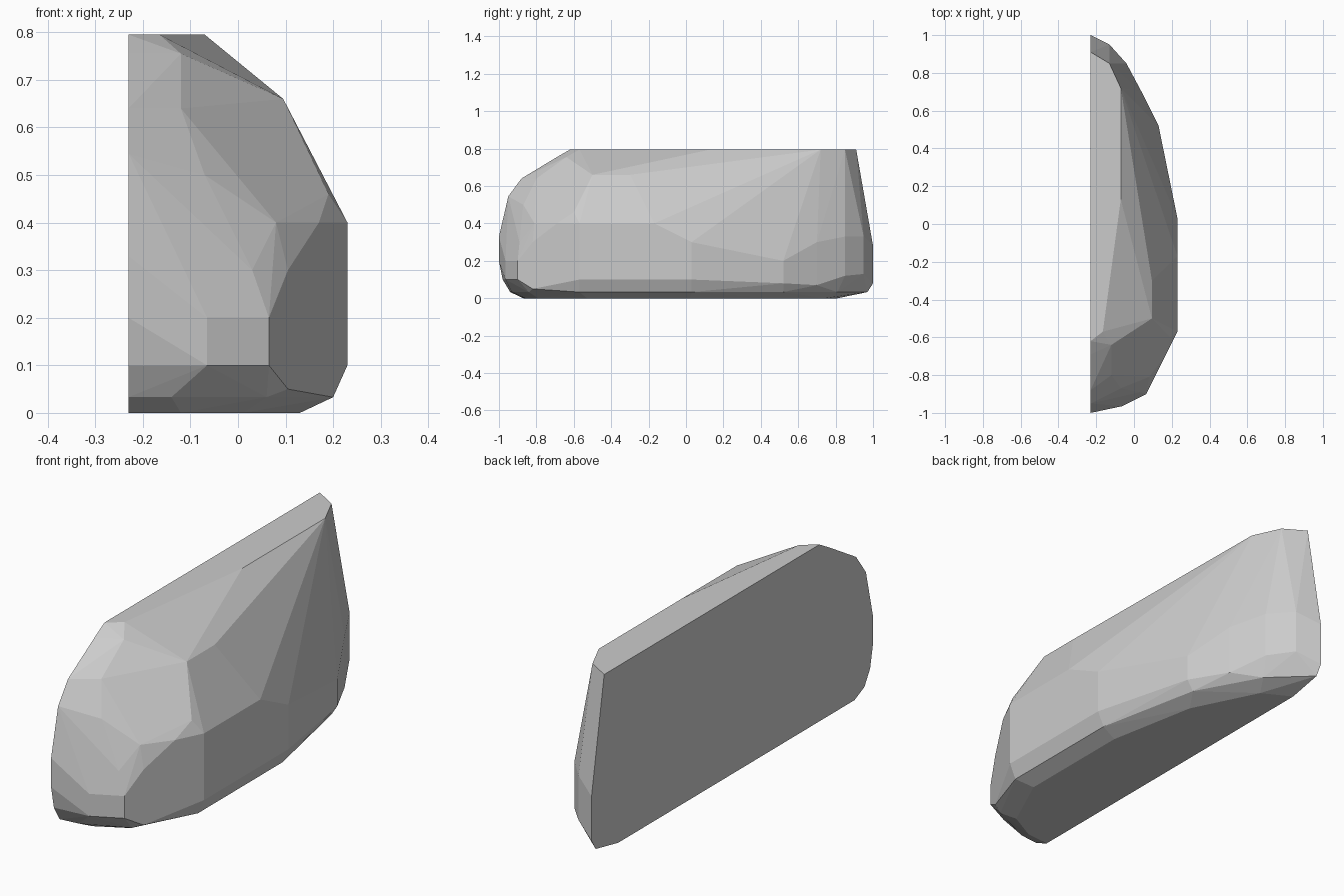
import bpy, bmesh, math

if "Cube" in bpy.data.objects:
    bpy.data.objects.remove(bpy.data.objects["Cube"])

# Faceted half boulder: a convex hull wrapped round a few contours, cut flat at x = -0.23
CUT = -0.23
points = []

def level(z, outline):
    points.extend((x, y, z) for x, y in outline)

def upright(x, y, *heights):
    points.extend((x, y, z) for z in heights)

# Flat underside and chamfered rim
level(0.0, [(CUT, -0.87), (-0.12, -0.86), (0.01, -0.79), (0.13, -0.53),
            (0.13, 0.02), (0.05, 0.44), (-0.1, 0.74), (CUT, 0.81)])
level(0.033, [(CUT, -0.94), (-0.14, -0.93), (0.06, -0.84), (0.2, -0.57),
              (0.2, 0.03), (0.1, 0.52), (-0.06, 0.81), (CUT, 0.97)])

# Upright edges around the side wall
upright(0.23, -0.57, 0.1, 0.4)
upright(0.23, 0.03, 0.1, 0.3)
upright(0.23, -0.17, 0.4)
upright(0.13, 0.52, 0.08, 0.2)
upright(0.04, 0.70, 0.07, 0.3)
upright(-0.04, 0.85, 0.12, 0.33)
upright(-0.13, 0.95, 0.13, 0.33)
upright(CUT, 1.0, 0.08, 0.28)

# Rounded front nose
upright(CUT, -0.98, 0.1)
upright(CUT, -1.0, 0.2, 0.33)
upright(-0.065, -0.965, 0.1, 0.2)
upright(0.065, -0.9, 0.1, 0.2)
upright(0.105, -0.82, 0.05, 0.3)
upright(0.03, -0.89, 0.3)
upright(0.08, -0.81, 0.4)
upright(0.17, -0.69, 0.4)
upright(0.19, -0.6, 0.46)

# Shoulder facets
level(0.545, [(CUT, -0.95), (-0.02, -0.78)])
level(0.5, [(-0.07, -0.87)])
level(0.64, [(CUT, -0.88), (-0.12, -0.8)])
level(0.66, [(0.095, -0.5), (0.095, -0.3)])
level(0.755, [(-0.11, -0.6), (-0.12, -0.64), (CUT, -0.69)])

# Flat top
level(0.795, [(CUT, -0.62), (-0.165, -0.57), (-0.07, 0.13), (-0.07, 0.72),
              (-0.13, 0.85), (CUT, 0.91)])

bm = bmesh.new()
for p in points:
    bm.verts.new(p)
hull = bmesh.ops.convex_hull(bm, input=bm.verts[:])
loose = {g for g in hull["geom_interior"] + hull["geom_unused"]
         if isinstance(g, bmesh.types.BMVert)}
bmesh.ops.delete(bm, geom=list(loose), context='VERTS')
# Merge coplanar triangles into broad flat facets
bmesh.ops.dissolve_limit(bm, angle_limit=math.radians(1.5),
                         verts=bm.verts[:], edges=bm.edges[:])
bmesh.ops.recalc_face_normals(bm, faces=bm.faces[:])

mesh = bpy.data.meshes.new("half_boulder")
bm.to_mesh(mesh)
bm.free()
boulder = bpy.data.objects.new("half_boulder", mesh)
bpy.context.collection.objects.link(boulder)
